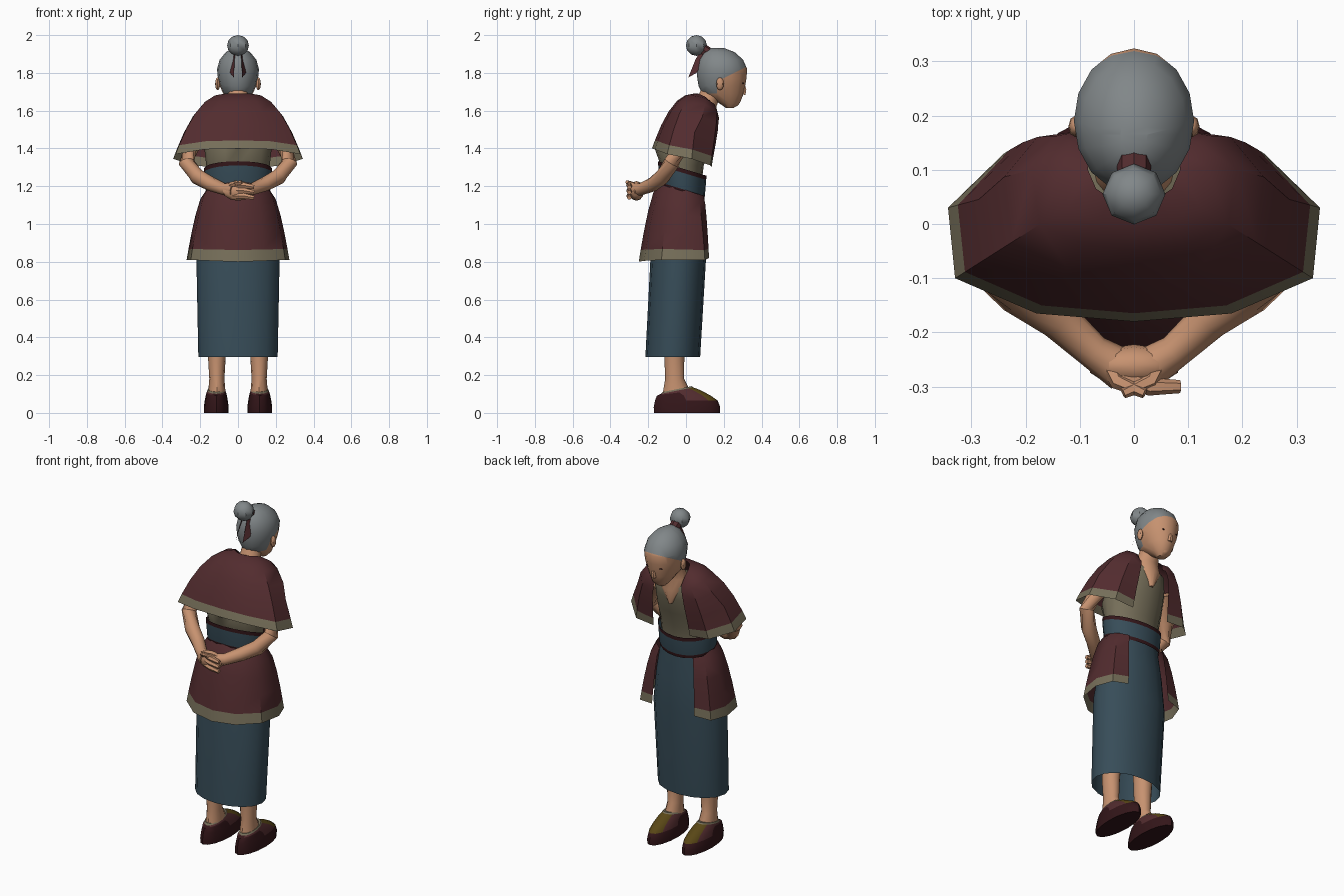
import bpy, bmesh
from math import sin, cos, pi, radians
from mathutils import Vector

if "Cube" in bpy.data.objects:
    bpy.data.objects.remove(bpy.data.objects["Cube"], do_unlink=True)


def material(name, r, g, b):
    m = bpy.data.materials.new(name)
    m.use_nodes = True
    m.diffuse_color = (r, g, b, 1)
    m.node_tree.nodes["Principled BSDF"].inputs["Base Color"].default_value = (r, g, b, 1)
    return m


MAROON = material("maroon cloth", .085, .025, .028)
BLUE = material("slate blue cloth", .038, .073, .098)
OLIVE = material("olive linen", .18, .157, .1)
SKIN = material("skin", .57, .288, .162)
HAIR = material("grey hair", .22, .242, .25)
DARK = material("dark wine", .034, .008, .01)
MUSTARD = material("mustard cloth", .1, .063, .008)


def finish(name, bm, mats, rule=None, mirror=False):
    """Turn a bmesh into a smooth shaded object, coloured by a rule on face centres."""
    bmesh.ops.recalc_face_normals(bm, faces=bm.faces)
    if rule:
        for f in bm.faces:
            f.material_index = rule(f.calc_center_median())
    mesh = bpy.data.meshes.new(name)
    bm.to_mesh(mesh)
    bm.free()
    for m in mats:
        mesh.materials.append(m)
    ob = bpy.data.objects.new(name, mesh)
    bpy.context.collection.objects.link(ob)
    if mirror:
        ob.modifiers.new("Mirror", "MIRROR").merge_threshold = .001
    bpy.ops.object.select_all(action="DESELECT")
    ob.select_set(True)
    bpy.context.view_layer.objects.active = ob
    bpy.ops.object.shade_smooth_by_angle(angle=radians(40))
    return ob


def skin_rows(rows, closed=True, caps=False):
    """Bridge rows of points with quads."""
    bm = bmesh.new()
    grid = [[bm.verts.new(p) for p in row] for row in rows]
    n = len(rows[0])
    for a, b in zip(grid, grid[1:]):
        for i in range(n if closed else n - 1):
            j = (i + 1) % n
            bm.faces.new((a[i], a[j], b[j], b[i]))
    if caps:
        bm.faces.new(grid[0])
        bm.faces.new(grid[-1])
    return bm


def oval(z, cy, rx, ry, cx=0, tilt=0, power=1, n=16):
    """Horizontal ring; power below one squares it, tilt raises the far side."""
    ring = []
    for i in range(n):
        a = 2 * pi * i / n
        c, s = cos(a), sin(a)
        x = rx * abs(c) ** power * (1 if c > 0 else -1)
        y = ry * abs(s) ** power * (1 if s > 0 else -1)
        ring.append((cx + x, cy + y, z + tilt * y))
    return ring


def tube(name, path, radii, mat, sides=8, mirror=False):
    pts = [Vector(p) for p in path]
    rows = []
    for i, p in enumerate(pts):
        t = pts[min(i + 1, len(pts) - 1)] - pts[max(i - 1, 0)]
        q = t.to_track_quat("Z", "Y")
        rows.append([p + q @ Vector((cos(2 * pi * k / sides), sin(2 * pi * k / sides), 0)) * radii[i]
                     for k in range(sides)])
    return finish(name, skin_rows(rows, caps=True), [mat], mirror=mirror)


def ball(name, centre, size, mat, seg=10, rings=6, mirror=False):
    bm = bmesh.new()
    bmesh.ops.create_uvsphere(bm, u_segments=seg, v_segments=rings, radius=1)
    for v in bm.verts:
        v.co = Vector(centre) + v.co * Vector(size)
    return finish(name, bm, [mat], mirror=mirror)


def drape(name, top, hem, power, steps, bulge=0):
    """Open cloth from a top edge to a bordered hem, mirrored."""
    rows = []
    for f in steps:
        row = []
        for a, b in zip(top, hem):
            x, y = (a[k] + (b[k] - a[k]) * f for k in (0, 1))
            puff = bulge * sin(pi * f) if y > .05 else 0
            row.append((x, y + puff, a[2] + (b[2] - a[2]) * f ** power))
        rows.append(row)
    bm = skin_rows(rows, closed=False)
    bm.faces.ensure_lookup_table()
    for f in bm.faces[1 - len(top):]:
        f.material_index = 1
    return finish(name, bm, [MAROON, OLIVE], mirror=True)


# Long skirt, open below
finish("skirt", skin_rows([
    oval(.297, -.07, .21, .145, power=.96), oval(.8, -.042, .22, .147, power=.96),
    oval(1.0, -.03, .195, .13), oval(1.18, -.02, .16, .105)]), [BLUE])

# Split overskirt with a hem border
drape("overskirt",
      [(.11, .093, 1.15), (.155, .06, 1.16), (.168, 0, 1.18), (.152, -.07, 1.2), (.09, -.12, 1.21), (0, -.14, 1.22)],
      [(.14, .122, .82), (.235, .1, .81), (.272, 0, .81), (.25, -.13, .81), (.14, -.222, .805), (0, -.25, .8)],
      1.7, (0, .3, .55, .75, .91, 1))

# Shirt and sash
finish("shirt", skin_rows([
    oval(1.24, -.015, .16, .1), oval(1.31, -.02, .168, .114), oval(1.4, -.02, .178, .146),
    oval(1.5, .015, .17, .138), oval(1.57, .045, .15, .115), oval(1.62, .075, .07, .065)], caps=True), [OLIVE])
finish("sash", skin_rows([
    oval(z, -.02, r, r - .052, tilt=-.3, n=20)
    for z, r in ((1.165, .168), (1.185, .172), (1.272, .179), (1.294, .18))]),
    [BLUE, DARK], lambda c: int(abs(c.z + .3 * (c.y + .02) - 1.229) > .047))

# Shoulder cape with a hem border
drape("cape",
      [(.075, .15, 1.6), (.085, .135, 1.645), (.085, .1, 1.675), (.07, .065, 1.69), (.04, .045, 1.69), (0, .04, 1.69)],
      [(.12, .135, 1.3), (.24, .13, 1.31), (.343, .03, 1.345), (.33, -.1, 1.37), (.18, -.165, 1.395), (0, -.18, 1.4)],
      2.2, (0, .2, .4, .6, .78, .93, 1), bulge=.03)

# Neck running down into a pointed open neckline
finish("neck", skin_rows([
    oval(1.47, .135, .012, .024), oval(1.56, .11, .075, .065), oval(1.62, .1, .074, .06),
    oval(1.67, .12, .055, .06), oval(1.75, .16, .055, .06)], caps=True), [SKIN])

# Head, cut along the hairline
bm = skin_rows([
    oval(1.615, .232, .025, .022), oval(1.64, .23, .05, .055), oval(1.69, .195, .078, .11),
    oval(1.73, .19, .096, .123), oval(1.77, .19, .106, .13), oval(1.82, .19, .111, .134),
    oval(1.87, .185, .097, .117), oval(1.91, .175, .064, .082), oval(1.932, .165, .025, .035)], caps=True)
for co, no in (((0, .18, 1.762), (0, -.5, 1)), ((0, .165, 1.7), (0, 1, 0))):
    bmesh.ops.bisect_plane(bm, geom=bm.verts[:] + bm.edges[:] + bm.faces[:], plane_co=co, plane_no=no)
finish("head", bm, [SKIN, HAIR],
       lambda c: int(c.z - 1.762 > .5 * (c.y - .18) or (c.y < .165 and c.z > 1.69)))

# Face details
tube("nose", [(0, .306, 1.755), (0, .309, 1.715), (0, .303, 1.685)], (.006, .012, .014), SKIN, 6)
ball("chin", (0, .25, 1.645), (.03, .034, .026), SKIN)
ball("ear", (.108, .18, 1.742), (.013, .02, .034), SKIN, 8, 6, True)
ball("eye", (.042, .302, 1.745), (.014, .004, .004), DARK, 8, 4, True)
ball("mouth", (0, .281, 1.664), (.018, .003, .003), DARK, 8, 4)

# Bun, tie and ribbons
ball("hair_bun", (0, .055, 1.945), (.058, .056, .055), HAIR, 8, 6)
tube("hair_tie", [(0, .08, 1.93), (0, .115, 1.905)], (.03, .032), MAROON, 8)
finish("ribbon", skin_rows([
    [(.012, .08, 1.925), (.022, .12, 1.9)], [(.018, .05, 1.87), (.034, .09, 1.855)],
    [(.022, .012, 1.775), (.042, .055, 1.8)]], closed=False), [MAROON], mirror=True)

# Arms folded behind the back, with clasped hands
tube("arm", [(.17, .03, 1.53), (.25, -.03, 1.41), (.272, -.075, 1.325), (.215, -.125, 1.25),
             (.14, -.175, 1.21), (.075, -.235, 1.185), (.02, -.27, 1.18)],
     (.06, .047, .042, .042, .038, .032, .04), SKIN, 10, True)
ball("clasped_hands", (0, -.262, 1.175), (.085, .04, .052), SKIN, 10, 6)
for k in range(3):
    z = 1.205 - k * .028
    tube("finger", [(-.03, -.275, z), (.03, -.3, z), (.085, -.3, z - .01)], (.016, .017, .012), SKIN, 6)
tube("thumb", [(.045, -.26, 1.195), (.03, -.29, 1.21), (-.02, -.312, 1.222)], (.018, .016, .01), SKIN, 6, True)

# Legs
finish("leg", skin_rows([
    oval(z, y, rx, ry, cx=.112, n=12) for z, y, rx, ry in
    ((.06, -.05, .045, .08), (.12, -.05, .045, .07), (.18, -.06, .04, .05),
     (.3, -.062, .047, .053), (.5, -.055, .058, .06))], caps=True), [SKIN], mirror=True)

# Shoes: dark sole and heel, maroon upper, mustard vamp, linen rim
finish("shoe", skin_rows([
    oval(z, y, rx, ry, cx=.115, tilt=t) for z, y, rx, ry, t in
    ((0, .005, .066, .174, 0), (.03, .005, .066, .176, 0), (.065, .002, .061, .166, 0), (.092, -.012, .056, .142, 0),
     (.108, -.035, .052, .11, .12), (.118, -.047, .048, .085, .2), (.126, -.047, .044, .077, .2))], caps=True),
    [MAROON, DARK, MUSTARD, OLIVE],
    lambda c: 1 if c.z < .06 or (c.z < .1 and c.y < -.02)
    else 3 if c.z > .12 + .2 * (c.y + .047)
    else 2 if c.y > .03 and c.z > .075 and abs(c.x - .115) < .042 else 0, mirror=True)
